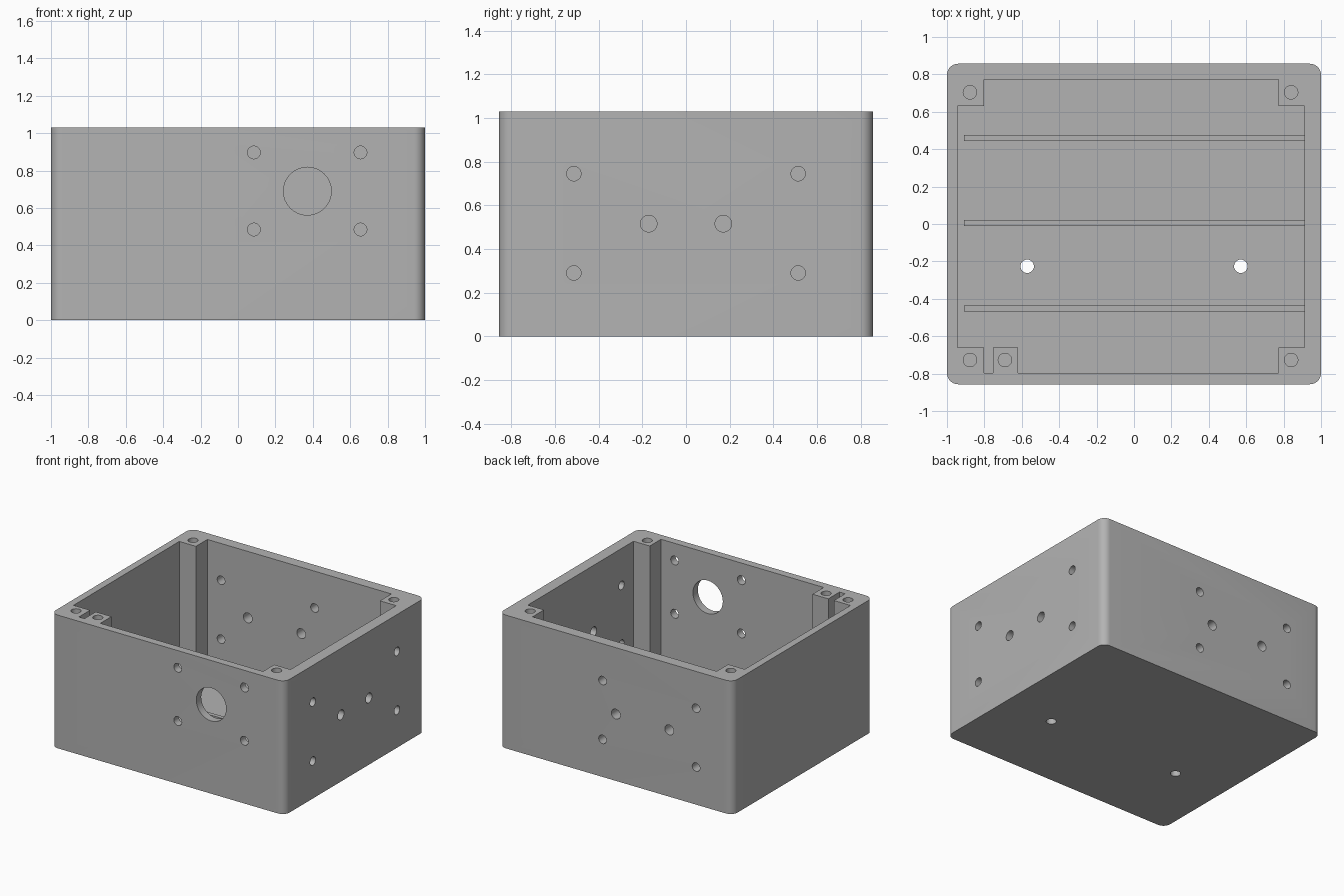
import bpy, bmesh, math
from mathutils import Matrix, Vector

if "Cube" in bpy.data.objects:
    bpy.data.objects.remove(bpy.data.objects["Cube"])

W, D, H = 1.0, 0.857, 1.03      # half width, half depth, height
R = 0.06                        # vertical corner radius
FLOOR = 0.086

grey = bpy.data.materials.new("enclosure_grey")
grey.diffuse_color = (0.45, 0.45, 0.45, 1)
grey.use_nodes = True
grey.node_tree.nodes["Principled BSDF"].inputs["Base Color"].default_value = grey.diffuse_color


def make_object(name, bm):
    bmesh.ops.recalc_face_normals(bm, faces=bm.faces)
    mesh = bpy.data.meshes.new(name)
    bm.to_mesh(mesh)
    bm.free()
    mesh.materials.append(grey)
    obj = bpy.data.objects.new(name, mesh)
    bpy.context.collection.objects.link(obj)
    return obj


def prism(name, outline, z0, z1):
    bm = bmesh.new()
    face = bm.faces.new([bm.verts.new((x, y, z0)) for x, y in outline])
    new = bmesh.ops.extrude_face_region(bm, geom=[face])["geom"]
    verts = [g for g in new if isinstance(g, bmesh.types.BMVert)]
    bmesh.ops.translate(bm, verts=verts, vec=(0, 0, z1 - z0))
    return make_object(name, bm)


def add_hole(bm, centre, axis, radius, depth):
    turn = Vector(axis).to_track_quat('Z', 'Y').to_matrix().to_4x4()
    bmesh.ops.create_cone(bm, cap_ends=True, segments=32, radius1=radius, radius2=radius,
                          depth=depth, matrix=Matrix.Translation(centre) @ turn)


def cut(target, cutter):
    cutter.hide_render = True
    mod = target.modifiers.new("cut", 'BOOLEAN')
    mod.operation, mod.solver, mod.object = 'DIFFERENCE', 'EXACT', cutter
    bpy.context.view_layer.objects.active = target
    bpy.ops.object.modifier_apply(modifier=mod.name)
    bpy.data.objects.remove(cutter, do_unlink=True)


# Outer box with rounded vertical corners
outline = []
for i, (sx, sy) in enumerate([(1, 1), (-1, 1), (-1, -1), (1, -1)]):
    for k in range(9):
        a = math.pi / 2 * (i + k / 8)
        outline.append((sx * (W - R) + R * math.cos(a), sy * (D - R) + R * math.sin(a)))
body = prism("enclosure_body", outline, 0, H)

# Cavity, leaving four corner posts and one extra post by the front wall
cavity = [(-0.945, -0.66), (-0.803, -0.66), (-0.803, -0.797), (-0.755, -0.797),
          (-0.755, -0.66), (-0.62, -0.66), (-0.62, -0.797), (0.772, -0.797),
          (0.772, -0.66), (0.911, -0.66), (0.911, 0.632), (0.772, 0.632),
          (0.772, 0.772), (-0.803, 0.772), (-0.803, 0.632), (-0.945, 0.632)]
cut(body, prism("cavity_cutter", cavity, FLOOR, H + 0.2))

holes = bmesh.new()
# Blind screw holes in the posts
for x, y in [(-0.877, 0.704), (0.84, 0.704), (-0.877, -0.727), (0.84, -0.727), (-0.69, -0.727)]:
    add_hole(holes, (x, y, H), (0, 0, 1), 0.036, 0.6)
# Front wall: large opening and four mounting holes
add_hole(holes, (0.371, -0.83, 0.69), (0, 1, 0), 0.128, 0.2)
for x in (0.085, 0.655):
    for z in (0.485, 0.897):
        add_hole(holes, (x, -0.83, z), (0, 1, 0), 0.034, 0.2)
# Right and back walls: four outer holes and two centre holes each
for z in (0.29, 0.745):
    for y in (-0.514, 0.514):
        add_hole(holes, (0.955, y, z), (1, 0, 0), 0.033, 0.2)
    for x in (-0.686, 0.114):
        add_hole(holes, (x, 0.815, z), (0, 1, 0), 0.033, 0.2)
for y in (-0.171, 0.171):
    add_hole(holes, (0.955, y, 0.516), (1, 0, 0), 0.038, 0.2)
for x in (-0.457, 0.0):
    add_hole(holes, (x, 0.815, 0.516), (0, 1, 0), 0.038, 0.2)
# Floor holes
for x in (-0.571, 0.571):
    add_hole(holes, (x, -0.226, 0.04), (0, 0, 1), 0.036, 0.3)
cut(body, make_object("hole_cutter", holes))

# Low ribs across the floor
for i, y in enumerate((-0.453, 0.005, 0.461)):
    box = [(-0.909, y - 0.016), (0.911, y - 0.016), (0.911, y + 0.016), (-0.909, y + 0.016)]
    prism(f"floor_rib_{i + 1}", box, FLOOR - 0.01, 0.125)

# Smooth the round corners and holes, keep the edges sharp
bpy.ops.object.select_all(action='DESELECT')
body.select_set(True)
bpy.context.view_layer.objects.active = body
bpy.ops.object.shade_smooth_by_angle(angle=math.radians(30))
